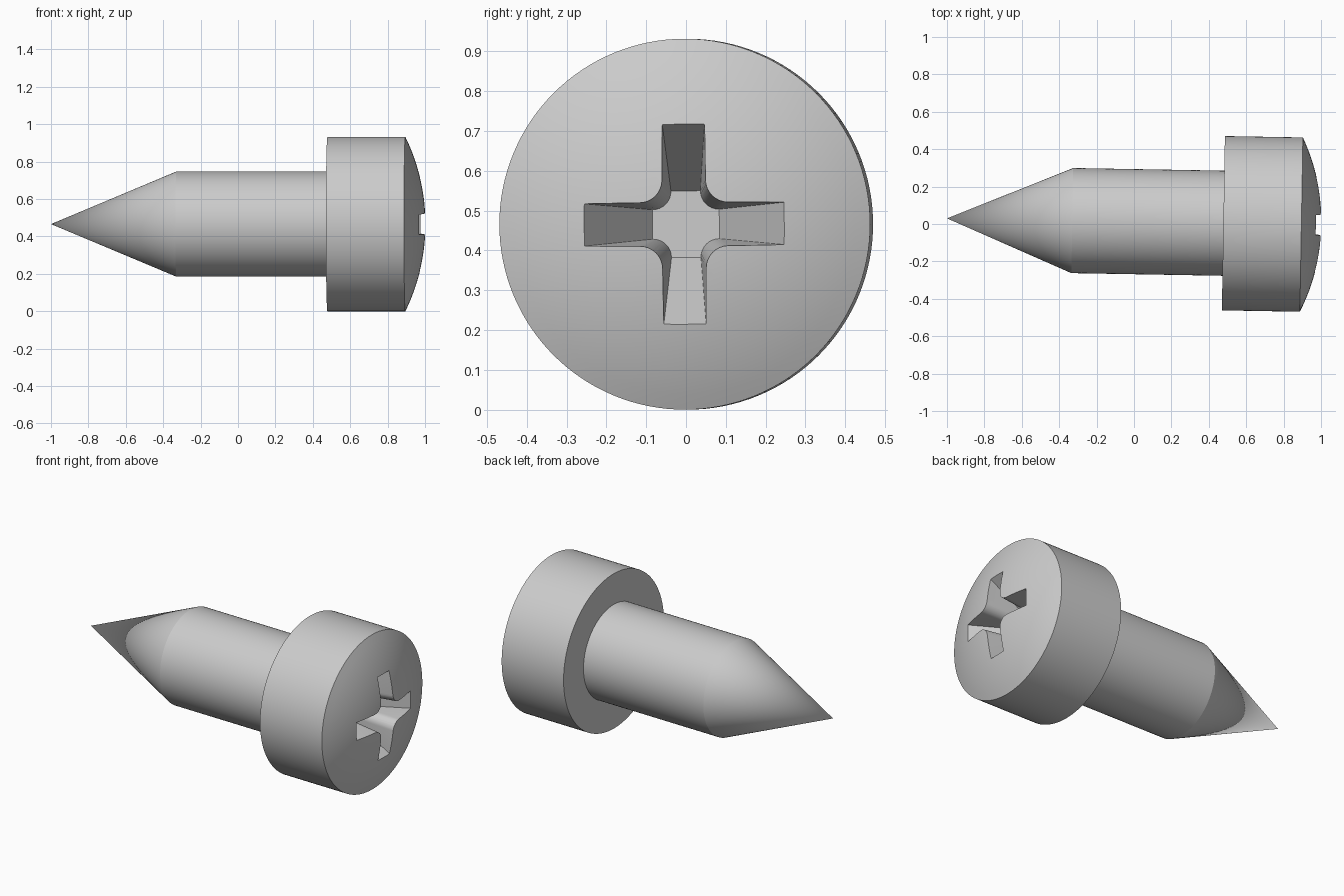
import bpy, bmesh, math
from mathutils import Vector, Matrix

if "Cube" in bpy.data.objects:
    bpy.data.objects.remove(bpy.data.objects["Cube"])

SEG = 128
R_HEAD, R_SHAFT = 0.466, 0.281
RIM_X, APEX_X = 0.895, 1.003


def make_object(name, bm):
    bmesh.ops.recalc_face_normals(bm, faces=bm.faces)
    mesh = bpy.data.meshes.new(name)
    bm.to_mesh(mesh)
    bm.free()
    obj = bpy.data.objects.new(name, mesh)
    bpy.context.collection.objects.link(obj)
    return obj


# Screw body: profile (x, radius) from the tip to the domed head, spun round x
profile = [(-1.0, 0), (-0.33, R_SHAFT), (0.478, R_SHAFT), (0.478, R_HEAD), (RIM_X, R_HEAD)]
sag = APEX_X - RIM_X
dome_r = (R_HEAD ** 2 + sag ** 2) / (2 * sag)
for i in range(1, 13):
    r = R_HEAD * (1 - i / 12)
    profile.append((APEX_X - dome_r + math.sqrt(dome_r ** 2 - r * r), r))

bm = bmesh.new()
verts = [bm.verts.new((x, 0, r)) for x, r in profile]
edges = [bm.edges.new(pair) for pair in zip(verts, verts[1:])]
bmesh.ops.spin(bm, geom=verts + edges, cent=(0, 0, 0), axis=(1, 0, 0),
               angle=2 * math.pi, steps=SEG)
bmesh.ops.remove_doubles(bm, verts=bm.verts, dist=1e-5)
screw = make_object("screw", bm)


# Cross recess: tapered cross with rounded inner corners, lofted along x
def cross_ring(t):
    half, end, c = 0.037 + 0.016 * t, 0.083 + 0.166 * t, 0.083 + 0.025 * t
    rad = c - half
    quarter = [(end, half)]
    for k in range(9):
        a = math.radians(270 - 90 * k / 8)
        quarter.append((c + rad * math.cos(a), c + rad * math.sin(a)))
    quarter.append((half, end))
    ring = []
    for q in range(4):
        rot = Matrix.Rotation(q * math.pi / 2 + 0.008, 2)
        ring += [rot @ Vector(p) for p in quarter]
    return ring


bm = bmesh.new()
rings = []
for t in (0.0, 1.4):
    # a hair of taper start keeps the floor arms from collapsing
    rings.append([bm.verts.new((0.72 + 0.25 * t, p.x, p.y)) for p in cross_ring(t + 0.005)])
n = len(rings[0])
for i in range(n):
    j = (i + 1) % n
    bm.faces.new((rings[0][i], rings[0][j], rings[1][j], rings[1][i]))
for ring in rings:
    bm.faces.new(ring)
cutter = make_object("recess_cutter", bm)
cutter.hide_render = True

mod = screw.modifiers.new("cross_recess", 'BOOLEAN')
mod.operation = 'DIFFERENCE'
mod.solver = 'EXACT'
mod.object = cutter
bpy.context.view_layer.objects.active = screw
screw.select_set(True)
bpy.ops.object.modifier_apply(modifier=mod.name)
bpy.data.objects.remove(cutter)

# Colour and shading
steel = bpy.data.materials.new("plain grey")
steel.diffuse_color = (0.6, 0.6, 0.6, 1)
steel.use_nodes = True
steel.node_tree.nodes["Principled BSDF"].inputs["Base Color"].default_value = steel.diffuse_color
screw.data.materials.clear()
screw.data.materials.append(steel)
bpy.ops.object.shade_smooth_by_angle(angle=math.radians(18))

# Slight yaw of the whole screw, resting on the ground
screw.location = (0, 0.0125, R_HEAD)
screw.rotation_euler = (0, 0, -0.0175)
